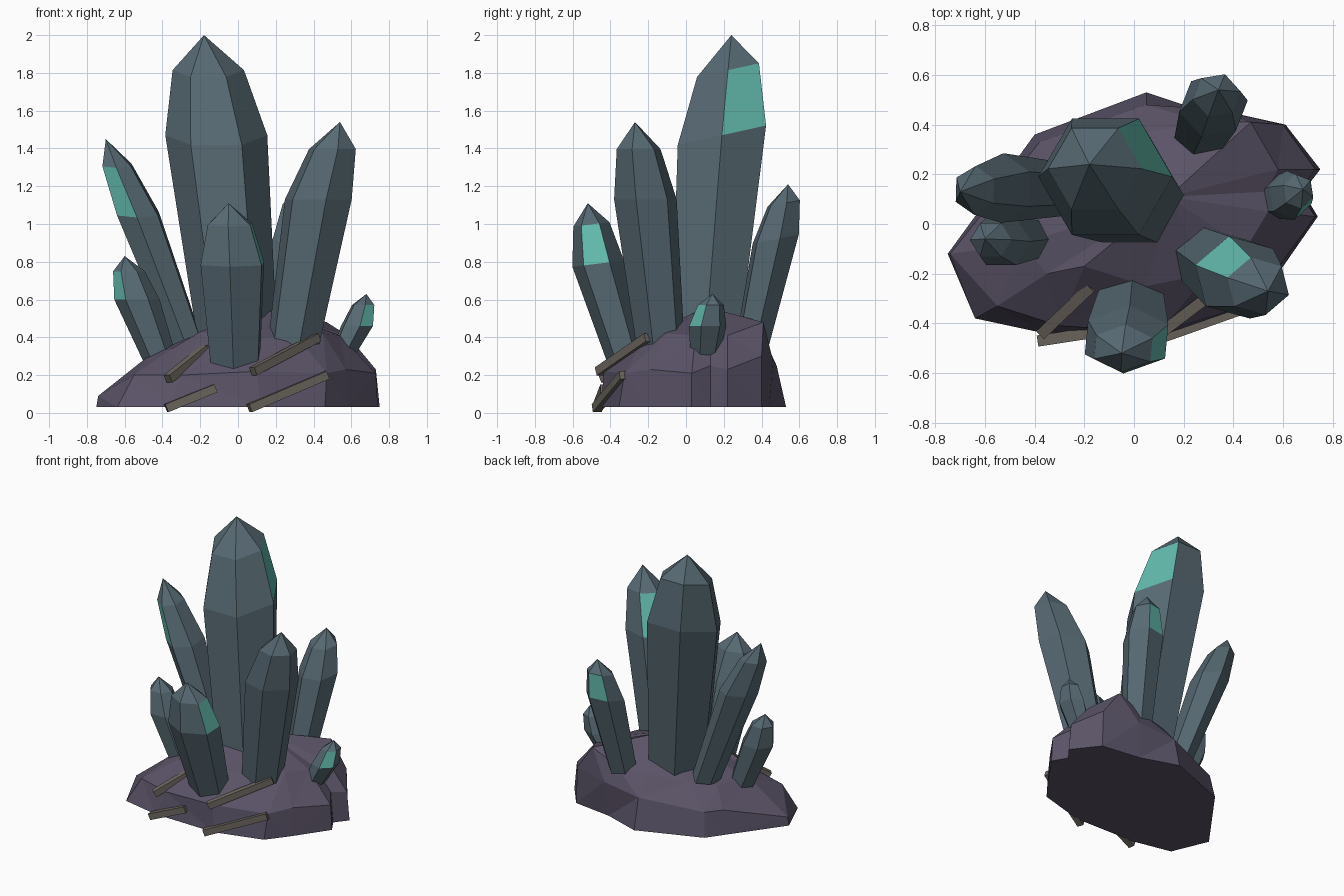
import bpy
import bmesh
from math import sin, cos, radians
from mathutils import Vector

cube = bpy.data.objects.get("Cube")
if cube:
    bpy.data.objects.remove(cube, do_unlink=True)


def make_material(name, colour):
    mat = bpy.data.materials.new(name)
    mat.use_nodes = True
    mat.diffuse_color = (*colour, 1)
    shader = mat.node_tree.nodes["Principled BSDF"]
    shader.inputs["Base Color"].default_value = (*colour, 1)
    shader.inputs["Roughness"].default_value = 0.8
    return mat


slate = make_material("slate crystal", (0.095, 0.142, 0.17))
teal = make_material("teal facet", (0.125, 0.49, 0.415))
stone = make_material("purple stone", (0.102, 0.086, 0.135))
wood = make_material("weathered wood", (0.148, 0.13, 0.11))


def finish(bm, name, materials):
    bmesh.ops.recalc_face_normals(bm, faces=bm.faces)
    mesh = bpy.data.meshes.new(name)
    bm.to_mesh(mesh)
    bm.free()
    for mat in materials:
        mesh.materials.append(mat)
    obj = bpy.data.objects.new(name, mesh)
    bpy.context.collection.objects.link(obj)
    return obj


def loft(bm, rings, apex):
    """Skin stacked rings, close the bottom and fan the top to a point.
    Returns one list of side faces for each band."""
    loops = [[bm.verts.new(p) for p in ring] for ring in rings]
    tip = bm.verts.new(apex)
    count = len(loops[0])
    bm.faces.new(loops[0][::-1])
    bands = []
    for low, high in zip(loops, loops[1:]):
        bands.append([bm.faces.new((low[i], low[(i + 1) % count],
                                    high[(i + 1) % count], high[i]))
                      for i in range(count)])
    for i in range(count):
        bm.faces.new((loops[-1][i], loops[-1][(i + 1) % count], tip))
    return bands


def crystal(name, foot, belly, tip, rx, ry, phase, facet, tilt=0):
    """Six-sided crystal that swells to its belly, then narrows to a tip.
    Tilt raises the back of the belly and shoulder rings."""
    foot, belly, tip = Vector(foot), Vector(belly), Vector(tip)
    root = foot + (foot - belly) * 0.2
    shoulder = belly.lerp(tip, 0.65)

    def ring(centre, size):
        angles = [radians(phase + 60 * i) for i in range(6)]
        return [centre + size * Vector((rx * cos(a), ry * sin(a),
                                        tilt * ry * sin(a)))
                for a in angles]

    bm = bmesh.new()
    bands = loft(bm, [ring(root, 0.74), ring(belly, 1), ring(shoulder, 0.7)], tip)
    bands[1][facet].material_index = 1
    finish(bm, name, [slate, teal])


# Crystals: foot, belly and tip positions, radii, twist, coloured facet, tilt
crystal("main_crystal", (-0.005, 0.105, 0.4), (-0.115, 0.19, 1.47),
        (-0.18, 0.24, 2), 0.27, 0.27, 0, 0, 0.22)
crystal("tall_left_crystal", (0.3, -0.14, 0.4), (0.425, -0.215, 1.13),
        (0.54, -0.27, 1.54), 0.185, 0.17, -17, 2)
crystal("leaning_right_crystal", (-0.3, 0.14, 0.45), (-0.53, 0.145, 1.055),
        (-0.7, 0.13, 1.45), 0.125, 0.14, 28, 3, 0.15)
crystal("front_crystal", (-0.015, -0.31, 0.28), (-0.03, -0.465, 0.79),
        (-0.05, -0.52, 1.11), 0.187, 0.137, 26, 5, 0.12)
crystal("back_crystal", (0.27, 0.36, 0.4), (0.32, 0.475, 0.92),
        (0.34, 0.54, 1.21), 0.14, 0.13, 10, 1, 0.2)
crystal("short_right_crystal", (-0.42, -0.06, 0.3), (-0.535, -0.07, 0.6),
        (-0.6, -0.06, 0.83), 0.12, 0.11, 0, 3)
crystal("small_left_crystal", (0.55, 0.1, 0.3), (0.63, 0.115, 0.46),
        (0.68, 0.14, 0.63), 0.09, 0.1, -20, 5)

# Rocky mound: ground outline, steep lower ledge, upper ledge, peak
ground = [(-.75, -.12), (-.64, -.38), (-.36, -.44), (.12, -.45), (.46, -.355),
          (.58, -.2), (.74, .03), (.68, .13), (.75, .22), (.61, .4),
          (.32, .44), (.05, .53), (-.4, .36), (-.48, .25)]
ledge = [(-.74, -.12, .09), (-.55, -.33, .2), (-.3, -.41, .2), (.1, -.435, .22),
         (.47, -.325, .21), (.57, -.19, .23), (.73, .03, .21), (.66, .13, .25),
         (.73, .22, .23), (.6, .4, .3), (.34, .46, .28), (.05, .48, .25),
         (-.38, .33, .2), (-.46, .23, .2)]
crown = [(-.45, -.08, .32), (-.35, -.2, .34), (-.2, -.17, .43), (.05, -.25, .38),
         (.3, -.2, .42), (.45, -.1, .42), (.54, .05, .41), (.53, .13, .4),
         (.58, .22, .41), (.47, .41, .48), (.28, .41, .4), (.05, .37, .38),
         (-.2, .26, .35), (-.36, .15, .32)]
bm = bmesh.new()
loft(bm, [[(x, y, 0.03) for x, y in ground], ledge, crown], (0.14, 0.11, 0.56))
bmesh.ops.triangulate(bm, faces=[f for f in bm.faces if len(f.verts) == 4])
finish(bm, "rock_mound", [stone])


def plank(name, start, end, width=0.045):
    """Square wooden bar between two points."""
    start, end = Vector(start), Vector(end)
    bm = bmesh.new()
    bmesh.ops.create_cube(bm, size=1)
    obj = finish(bm, name, [wood])
    obj.scale = (width, width, (end - start).length)
    obj.location = (start + end) / 2
    obj.rotation_mode = 'QUATERNION'
    obj.rotation_quaternion = (end - start).to_track_quat('Z', 'Y')


# Wooden planks leaning on the front of the mound
plank("lower_left_plank", (0.06, -0.475, 0.025), (0.47, -0.33, 0.2))
plank("upper_left_plank", (0.08, -0.46, 0.22), (0.42, -0.2, 0.4))
plank("lower_right_plank", (-0.38, -0.47, 0.025), (-0.12, -0.43, 0.13))
plank("upper_right_plank", (-0.37, -0.44, 0.18), (-0.17, -0.25, 0.34))
